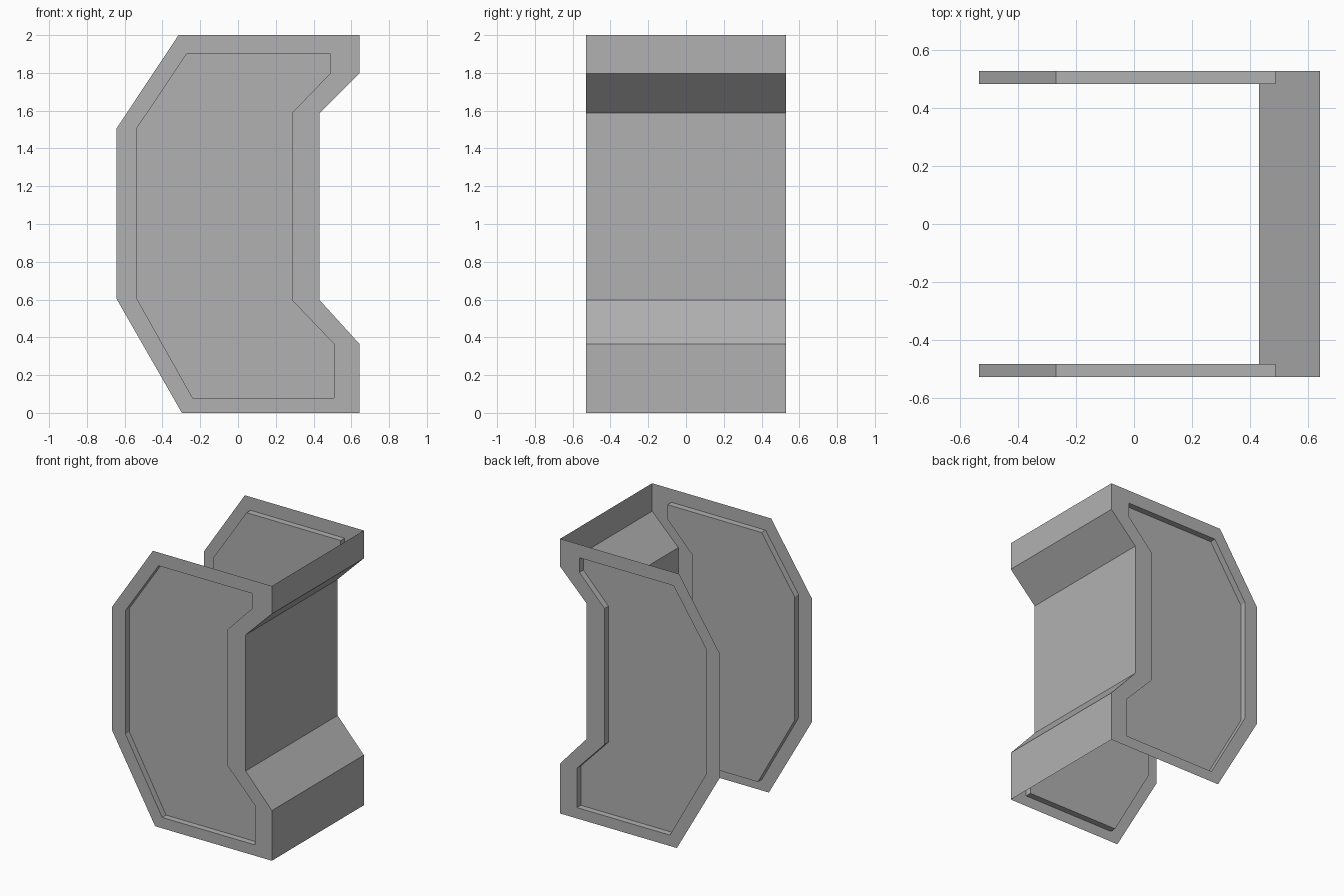
import bpy

if "Cube" in bpy.data.objects:
    bpy.data.objects.remove(bpy.data.objects["Cube"])

HALF_Y, RECESS_Y = 0.529, 0.484

# Side outline (x, z), clockwise from top left; points 1-6 form the right edge
OUTER = [(-0.315, 2), (0.643, 2), (0.643, 1.797), (0.432, 1.588), (0.432, 0.597),
         (0.643, 0.365), (0.643, 0), (-0.297, 0), (-0.643, 0.604), (-0.643, 1.506)]
# Outline of the recessed panel, point for point
INNER = [(-0.27, 1.903), (0.488, 1.903), (0.488, 1.797), (0.286, 1.588), (0.286, 0.597),
         (0.508, 0.365), (0.508, 0.079), (-0.24, 0.079), (-0.536, 0.606), (-0.536, 1.506)]

grey = bpy.data.materials.new("dark_grey")
grey.diffuse_color = (0.44, 0.44, 0.44, 1)
grey.use_nodes = True
grey.node_tree.nodes["Principled BSDF"].inputs["Base Color"].default_value = grey.diffuse_color


def ring(points, y):
    return [(x, y, z) for x, z in points]


def add_mesh(name, verts, faces):
    mesh = bpy.data.meshes.new(name)
    mesh.from_pydata(verts, [], faces)
    mesh.materials.append(grey)
    mesh.update()
    obj = bpy.data.objects.new(name, mesh)
    bpy.context.collection.objects.link(obj)
    return obj


def side_panel(name, sign):
    n = len(OUTER)
    verts = (ring(OUTER, sign * HALF_Y) + ring(INNER, sign * HALF_Y)
             + ring(INNER, sign * RECESS_Y))
    faces = []
    # Flat border, then recess walls, then the recessed panel
    for base in (0, n):
        for i in range(n):
            j = (i + 1) % n
            faces.append((base + i, base + n + i, base + n + j, base + j))
    faces.append(tuple(range(3 * n - 1, 2 * n - 1, -1)))
    if sign < 0:
        add_mesh(name, verts, faces)
    else:
        add_mesh(name, verts, [f[::-1] for f in faces])


# Two thin recessed sides, open at top, bottom and left
side_panel("front_side_panel", -1)
side_panel("back_side_panel", 1)

# Folded sheet joining the right edges of both sides
edge = OUTER[1:7]
k = len(edge)
add_mesh("connecting_sheet", ring(edge, -HALF_Y) + ring(edge, HALF_Y),
         [(i + 1, k + i + 1, k + i, i) for i in range(k - 1)])
